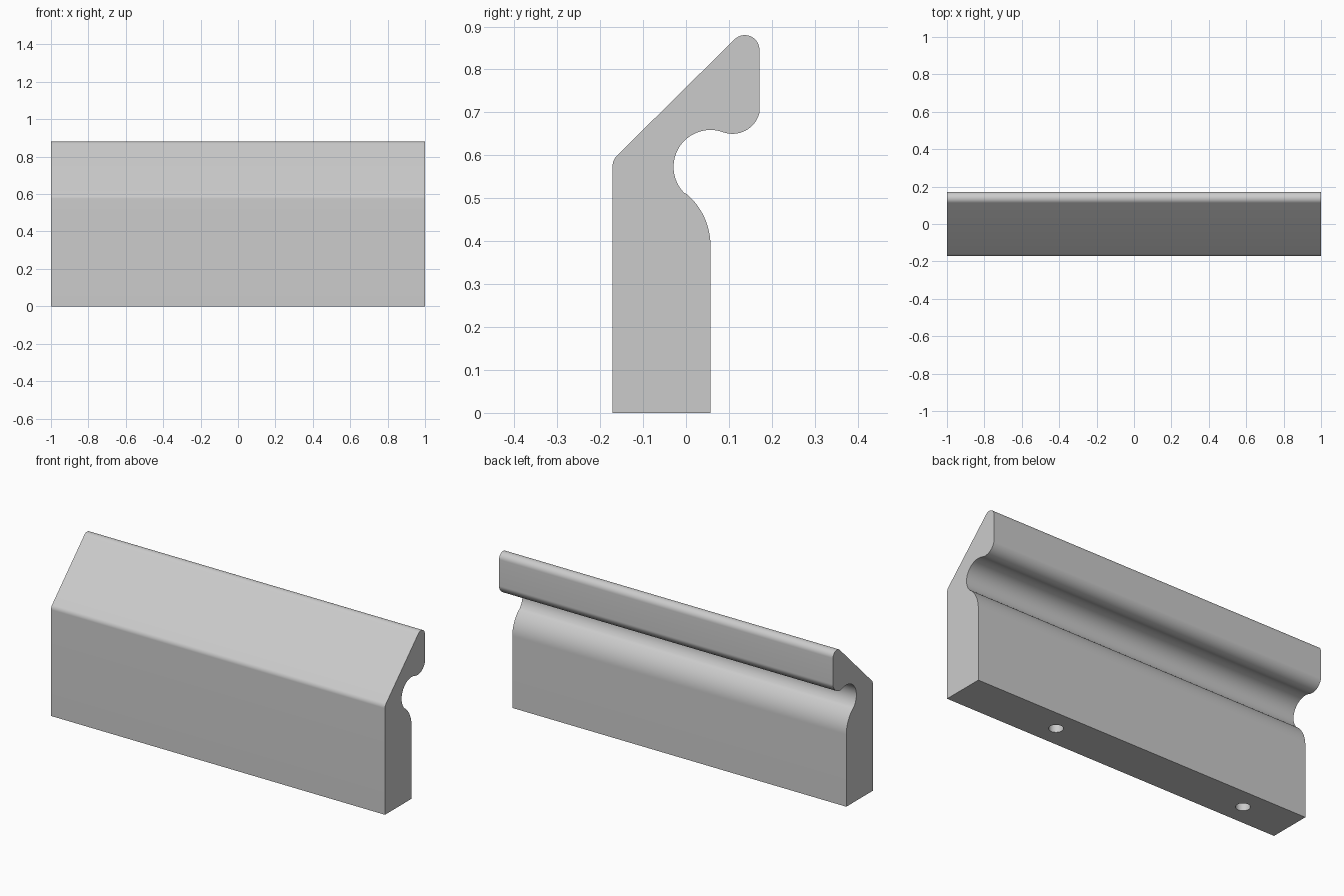
import bpy, bmesh
from math import radians, sin, cos

cube = bpy.data.objects.get("Cube")
if cube:
    bpy.data.objects.remove(cube, do_unlink=True)

grey = bpy.data.materials.new("light grey")
grey.use_nodes = True
colour = (0.6, 0.6, 0.6, 1)
grey.diffuse_color = colour
grey.node_tree.nodes["Principled BSDF"].inputs["Base Color"].default_value = colour


def arc(y, z, r, start, end, steps=16):
    """Points on an arc in the y-z plane, angles in degrees."""
    angles = [radians(start + (end - start) * i / steps) for i in range(steps + 1)]
    return [(y + r * cos(a), z + r * sin(a)) for a in angles]


# Side profile: foot, swelling, finger groove, lip, rounded top, front corner
swell = arc(-0.1, 0.39, 0.157, 0, 49.3, 20)
groove = arc(0.057, 0.573, 0.086, 229.3, 70, 36)
lip = arc(0.1085, 0.7145, 0.0645, 250, 345)
crest = arc(0.137, 0.846, 0.034, 0, 135)
brow = arc(-0.137, 0.575, 0.034, 135, 180, 10)
profile = [(-0.171, 0), (0.057, 0)] + swell + groove[1:] + lip[1:] + [(0.171, 0.705)] + crest + brow

# Extrude the profile along the length
bm = bmesh.new()
face = bm.faces.new([bm.verts.new((-1, y, z)) for y, z in profile])
ends = bmesh.ops.extrude_face_region(bm, geom=[face], use_keep_orig=True)["geom"]
bmesh.ops.translate(bm, vec=(2, 0, 0), verts=[v for v in ends if isinstance(v, bmesh.types.BMVert)])
bmesh.ops.recalc_face_normals(bm, faces=bm.faces)
mesh = bpy.data.meshes.new("grip_bar")
bm.to_mesh(mesh)
bm.free()
mesh.materials.append(grey)
bar = bpy.data.objects.new("grip_bar", mesh)
bpy.context.collection.objects.link(bar)

# Two blind mounting holes in the underside
for x in (-0.714, 0.429):
    bpy.ops.mesh.primitive_cylinder_add(vertices=32, radius=0.035, depth=0.5, location=(x, -0.057, 0))
    drill = bpy.context.object
    drill.name = "hole_cutter"
    drill.hide_render = True
    drill.data.materials.append(grey)
    cut = bar.modifiers.new("mounting hole", "BOOLEAN")
    cut.operation, cut.solver, cut.object = "DIFFERENCE", "EXACT", drill
    bpy.ops.object.select_all(action="DESELECT")
    bpy.context.view_layer.objects.active = bar
    bar.select_set(True)
    bpy.ops.object.modifier_apply(modifier=cut.name)
    bpy.data.objects.remove(drill, do_unlink=True)

bpy.ops.object.shade_smooth_by_angle(angle=radians(30))
